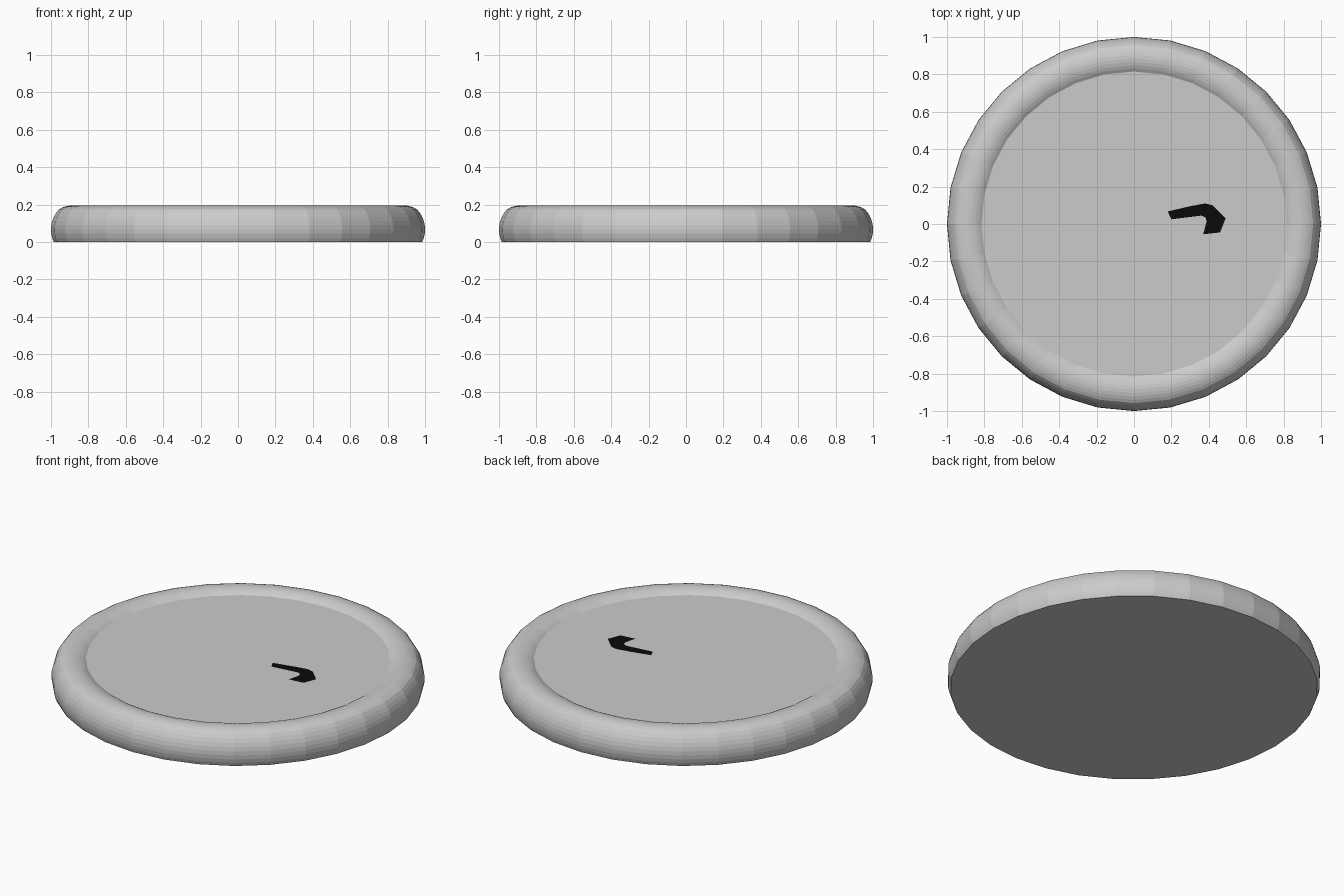
import bpy, bmesh, math
from mathutils import Vector

if "Cube" in bpy.data.objects:
    bpy.data.objects.remove(bpy.data.objects["Cube"])

SIDES = 32
FLOOR_Z = 0.171


def arc(a, b, c, n):
    """Points on the circle through a, b, c, running from a to c."""
    (ax, ay), (bx, by), (cx, cy) = a, b, c
    d = 2 * (ax * (by - cy) + bx * (cy - ay) + cx * (ay - by))
    sa, sb, sc = ax * ax + ay * ay, bx * bx + by * by, cx * cx + cy * cy
    ux = (sa * (by - cy) + sb * (cy - ay) + sc * (ay - by)) / d
    uy = (sa * (cx - bx) + sb * (ax - cx) + sc * (bx - ax)) / d
    r = math.hypot(ax - ux, ay - uy)
    t0 = math.atan2(ay - uy, ax - ux)
    t1 = math.atan2(cy - uy, cx - ux)
    t1 = t0 + (t1 - t0 + math.pi) % (2 * math.pi) - math.pi
    return [(ux + r * math.cos(t0 + (t1 - t0) * i / n),
             uy + r * math.sin(t0 + (t1 - t0) * i / n)) for i in range(n + 1)]


def add_object(name, bm):
    mesh = bpy.data.meshes.new(name)
    bm.to_mesh(mesh)
    bm.free()
    obj = bpy.data.objects.new(name, mesh)
    bpy.context.collection.objects.link(obj)
    return obj


# Disc: rounded side wall, raised rim, shallow flat floor
profile = arc((0.985, 0), (1.0, 0.07), (0.958, 0.174), 8)
profile += arc((0.958, 0.174), (0.895, 0.195), (0.815, FLOOR_Z), 8)[1:]
bm = bmesh.new()
rings = [[bm.verts.new((r * math.cos(2 * math.pi * i / SIDES),
                        r * math.sin(2 * math.pi * i / SIDES), z))
          for i in range(SIDES)] for r, z in profile]
for low, high in zip(rings, rings[1:]):
    for i in range(SIDES):
        j = (i + 1) % SIDES
        bm.faces.new((low[i], low[j], high[j], high[i]))
bm.faces.new(rings[0][::-1])
bm.faces.new(rings[-1])
add_object("round_disc", bm)

# Black hooked mark lying on the floor
outline = [(0.18, 0.067), (0.30, 0.095), (0.38, 0.11), (0.42, 0.10), (0.49, 0.03),
           (0.46, -0.045), (0.37, -0.055), (0.388, 0.013), (0.383, 0.035),
           (0.36, 0.045), (0.20, 0.025)]
bm = bmesh.new()
face = bm.faces.new([bm.verts.new((x, y, FLOOR_Z + 0.002)) for x, y in outline])
face.normal_update()
if face.normal.z < 0:
    face.normal_flip()
bmesh.ops.triangulate(bm, faces=bm.faces[:])
mark = add_object("hooked_mark", bm)
black = bpy.data.materials.new("black")
black.diffuse_color = (0.003, 0.003, 0.003, 1)
black.use_nodes = True
black.node_tree.nodes["Principled BSDF"].inputs["Base Color"].default_value = black.diffuse_color
mark.data.materials.append(black)
